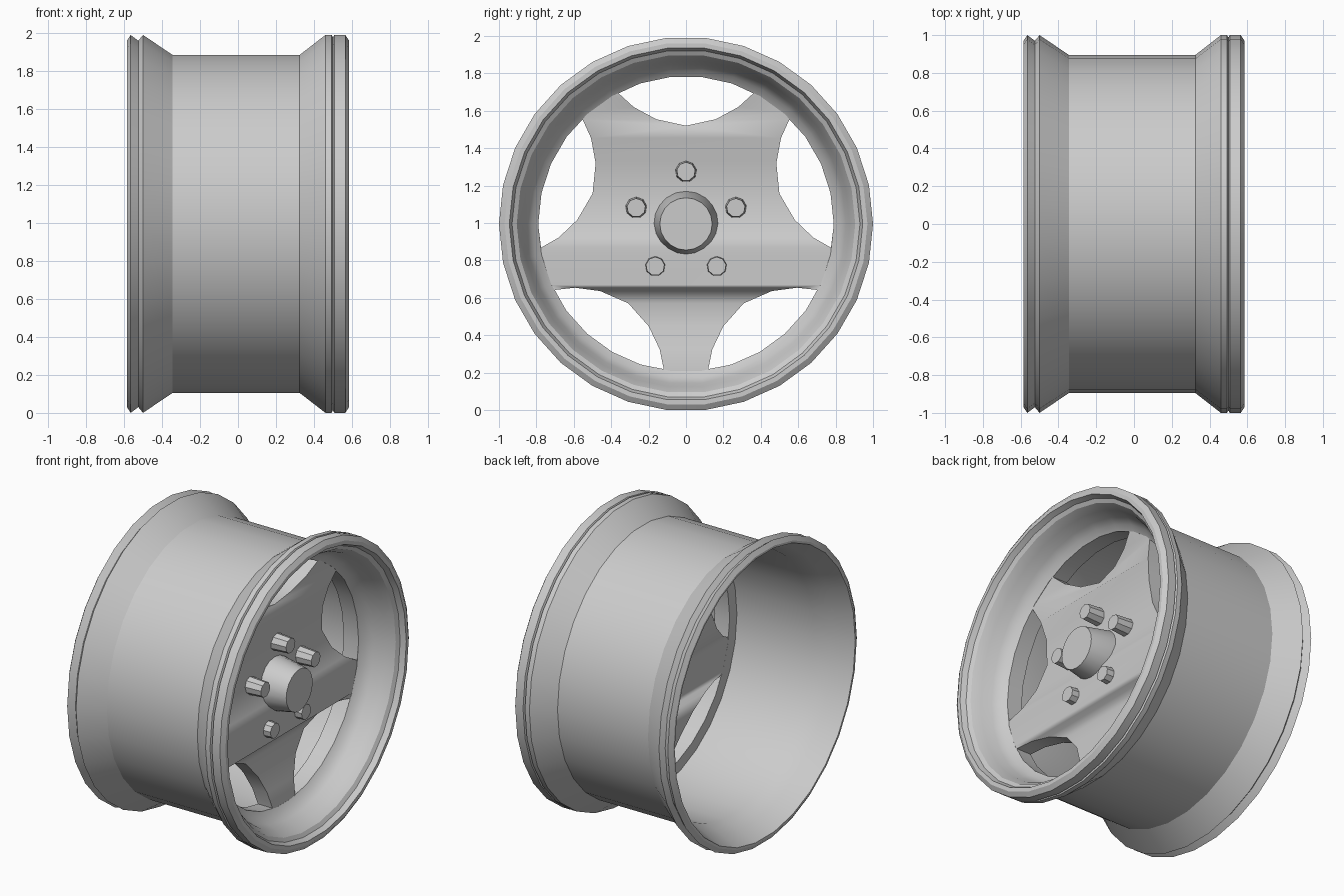
import bpy, bmesh
from math import sin, cos, pi, radians

if "Cube" in bpy.data.objects:
    bpy.data.objects.remove(bpy.data.objects["Cube"])

CZ = 0.995                                # height of the wheel axis
ROT = (radians(90), 0, radians(90))       # local x,y,z -> world y,z,x


def place(ob, angle=30):
    ob.location = (0, 0, CZ)
    ob.rotation_euler = ROT
    bpy.ops.object.select_all(action='DESELECT')
    ob.select_set(True)
    bpy.context.view_layer.objects.active = ob
    if ob.type == 'CURVE':
        bpy.ops.object.convert(target='MESH')
    bpy.ops.object.shade_smooth_by_angle(angle=radians(angle))
    return bpy.context.object


def lathe(name, profile, n, closed=False, centre=(0, 0), start=0.0):
    """Revolve (axial, radius) points; open profiles get end caps."""
    bm = bmesh.new()
    rings = [[bm.verts.new((centre[0] + r * cos(start + 2 * pi * i / n),
                            centre[1] + r * sin(start + 2 * pi * i / n), x))
              for i in range(n)] for x, r in profile]
    pairs = list(zip(rings, rings[1:]))
    if closed:
        pairs.append((rings[-1], rings[0]))
    else:
        bm.faces.new(rings[0])
        bm.faces.new(rings[-1])
    for a, b in pairs:
        for i in range(n):
            j = (i + 1) % n
            bm.faces.new((a[i], a[j], b[j], b[i]))
    bmesh.ops.recalc_face_normals(bm, faces=bm.faces)
    me = bpy.data.meshes.new(name)
    bm.to_mesh(me)
    bm.free()
    ob = bpy.data.objects.new(name, me)
    bpy.context.collection.objects.link(ob)
    return place(ob)


# Rim barrel: outer shell with flanges, front bowl, then inner shell to the rear lip
lathe("rim_barrel", [
    (-0.585, 0.97), (-0.565, 1.0), (-0.525, 0.97), (-0.50, 1.0),
    (-0.345, 0.895), (0.325, 0.895), (0.46, 1.0), (0.493, 1.0),
    (0.50, 0.987), (0.507, 1.0), (0.565, 1.0), (0.585, 0.97),
    (0.585, 0.945), (0.55, 0.93), (0.535, 0.905), (0.48, 0.875),
    (0.41, 0.855), (0.365, 0.825), (0.34, 0.79), (0.23, 0.79), (0.225, 0.86),
    (-0.345, 0.865), (-0.46, 0.905), (-0.585, 0.955)], 30, closed=True)

# Spoke disc: plate with five windows
half = [(0.16, 0.56), (0.28, 0.625), (0.36, 0.698), (0.244, 0.752), (0.083, 0.786)]
window = [(0, 0.525)] + half + [(-x, y) for x, y in reversed(half)]
loops = [[(0.80 * cos(2 * pi * i / 30), 0.80 * sin(2 * pi * i / 30)) for i in range(30)]]
for k in range(5):
    c, s = cos(2 * pi * k / 5), sin(2 * pi * k / 5)
    loops.append([(x * c - y * s, x * s + y * c) for x, y in window])
cu = bpy.data.curves.new("spoke_disc", 'CURVE')
cu.dimensions = '2D'
cu.fill_mode = 'BOTH'
cu.extrude = 0.0545
for loop in loops:
    sp = cu.splines.new('POLY')
    sp.points.add(len(loop) - 1)
    for p, (x, y) in zip(sp.points, loop):
        p.co = (x, y, 0, 1)
    sp.use_cyclic_u = True
disc = bpy.data.objects.new("spoke_disc", cu)
bpy.context.collection.objects.link(disc)
disc = place(disc)
disc.location.x = 0.217
# Dish the plate: spokes rise forward towards the rim
for v in disc.data.vertices:
    r = (v.co.x ** 2 + v.co.y ** 2) ** 0.5
    v.co.z += 0.068 * min(1, max(0, (r - 0.525) / 0.255))

# Centre hub cap
lathe("hub_cap", [(0.23, 0.175), (0.27, 0.175), (0.455, 0.14)], 20)

# Five wheel bolts
for k in range(5):
    a = pi / 2 + 2 * pi * k / 5
    lathe(f"wheel_bolt_{k + 1}", [(0.23, 0.058), (0.27, 0.058), (0.39, 0.05)], 9,
          centre=(0.28 * cos(a), 0.28 * sin(a)), start=pi / 2)
